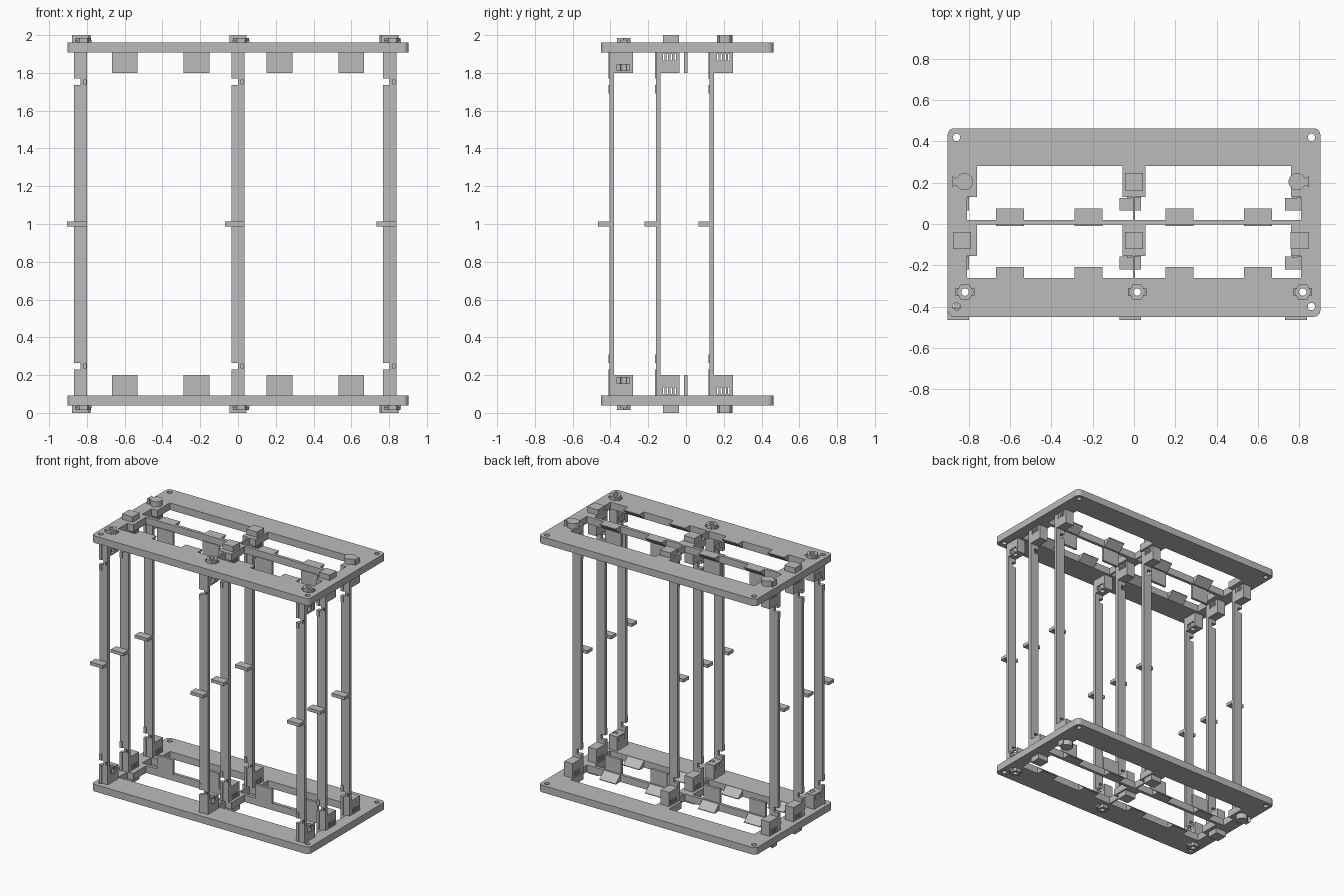
import bpy, bmesh, math

old = bpy.data.objects.get("Cube")
if old:
    bpy.data.objects.remove(old, do_unlink=True)

grey = bpy.data.materials.new("plain grey")
grey.use_nodes = True
grey.diffuse_color = (0.5, 0.5, 0.5, 1)
grey.node_tree.nodes["Principled BSDF"].inputs["Base Color"].default_value = (0.5, 0.5, 0.5, 1)

MID = 1.0  # height of the symmetry plane


def prism(name, pts, lo, hi, axis="z", mirror=True):
    """Extrude an outline along an axis; mirrored copies appear in the lower half."""
    place = {"x": lambda p, q, t: (t, p, q - MID),
             "y": lambda p, q, t: (p, t, q - MID),
             "z": lambda p, q, t: (p, q, t - MID)}[axis]
    bm = bmesh.new()
    rings = [[bm.verts.new(place(p, q, t)) for p, q in pts] for t in (lo, hi)]
    bm.faces.new(rings[0])
    bm.faces.new(rings[1])
    n = len(pts)
    for i in range(n):
        j = (i + 1) % n
        bm.faces.new((rings[0][i], rings[0][j], rings[1][j], rings[1][i]))
    bmesh.ops.recalc_face_normals(bm, faces=bm.faces)
    mesh = bpy.data.meshes.new(name)
    bm.to_mesh(mesh)
    bm.free()
    mesh.materials.append(grey)
    obj = bpy.data.objects.new(name, mesh)
    obj.location.z = MID
    bpy.context.collection.objects.link(obj)
    if mirror:
        mod = obj.modifiers.new("mirror", "MIRROR")
        mod.use_axis = (False, False, True)
        mod.use_clip = False
        mod.use_mirror_merge = False
    return obj


def rect(x0, x1, y0, y1):
    return [(x0, y0), (x1, y0), (x1, y1), (x0, y1)]


def circle(cx, cy, r, n=20, start=0, sweep=2 * math.pi):
    steps = n if sweep > 6.2 else n - 1
    return [(cx + r * math.cos(start + sweep * i / steps),
             cy + r * math.sin(start + sweep * i / steps)) for i in range(n)]


def cut(obj, *args):
    """Subtract a prism and discard the cutter."""
    cutter = prism("cutter", *args, mirror=False)
    cutter.hide_render = True
    mod = obj.modifiers.new("cut", "BOOLEAN")
    mod.operation, mod.solver, mod.object = "DIFFERENCE", "EXACT", cutter
    bpy.context.view_layer.objects.active = obj
    bpy.ops.object.modifier_move_to_index(modifier=mod.name, index=0)
    bpy.ops.object.modifier_apply(modifier=mod.name)
    bpy.data.objects.remove(cutter, do_unlink=True)


# End plate with rounded corners
X, Y0, Y1, R = 0.903, -0.45, 0.463, 0.03
outline = []
for k, (sx, y) in enumerate([(1, Y1 - R), (-1, Y1 - R), (-1, Y0 + R), (1, Y0 + R)]):
    outline += circle(sx * (X - R), y, R, 6, k * math.pi / 2, math.pi / 2)
plate = prism("end_plate", outline, 1.907, 1.96)

# Stepped openings and corner holes
for s in (-1, 1):
    for top, step, low in ((0.28, 0.13, 0.02), (-0.003, -0.155, -0.262)):
        shape = [(0.055, top), (0.762, top), (0.762, step), (0.81, step),
                 (0.81, low), (0.006, low), (0.006, step), (0.055, step)]
        cut(plate, [(s * x, y) for x, y in shape], 1.8, 2.1)
    for y in (0.42, -0.40):
        cut(plate, circle(s * 0.86, y, 0.018), 1.8, 2.1)

# Guide tabs: chamfered lips in the plate and upright panels on the middle bar
for x in (-0.6, -0.22, 0.22, 0.6):
    for y in (0.019, -0.264):
        prism("guide_lip", [(y, 1.907), (y, 1.96), (y + 0.056, 1.96), (y + 0.056, 1.955)],
              x - 0.068, x + 0.068, "x")
    prism("guide_panel", rect(-0.01, 0.009, 1.80, 1.912), x - 0.068, x + 0.068, "x")

# Posts, with their brackets and fasteners
W = 0.035
for cx in (-0.834, 0.0, 0.803):
    for row, y in enumerate((-0.405, -0.16, 0.125)):
        l, r = cx - W, cx + W
        post = prism("post", [(l, MID), (r, MID), (r, 1.91), (l, 1.91), (l, 1.77),
                              (cx, 1.77), (cx, 1.735), (l, 1.735)], y, y + 0.024, "y")
        cut(post, rect(cx + 0.016, cx + 0.028, 1.74, 1.762), y - 0.01, y + 0.016, "y")
        prism("post_lip", rect(l, cx - 0.014, 1.69, 1.735), y - 0.005, y, "y")
        prism("post_lip", rect(l, cx - 0.014, 1.77, 1.91), y - 0.005, y, "y")
        prism("post_fin", rect(l - 0.035, r, y - 0.06, y + 0.002), 0.988, 1.012, mirror=False)

        bracket = prism("bracket", rect(y + 0.02, y + 0.125, 1.80, 1.91), l, r, "x")
        fx, fy = cx, y + 0.08
        if row == 0:
            # Hollow bolt through the plate
            fx = cx + 0.015
            fy = -0.33
            bore = circle(fx, fy, 0.018)
            for side in (l, r):
                cut(bracket, rect(fy - 0.035, fy + 0.03, 1.812, 1.845),
                    side - 0.012, side + 0.012, "x")
            cut(bracket, bore, 1.7, 2.1)
            cut(plate, bore, 1.8, 2.1)
            for part in (prism("bolt_bar", rect(fx - 0.045, fx + 0.045, fy - 0.02, fy + 0.02),
                               1.958, 1.972),
                         prism("bolt_head", circle(fx, fy, 0.042, 6), 1.958, 1.985)):
                cut(part, bore, 1.8, 2.1)
            continue
        # Spring slots
        for d in (-0.03, -0.01, 0.01, 0.03):
            cut(bracket, rect(fy - 0.008 + d - 0.004, fy - 0.008 + d + 0.004, 1.865, 1.9),
                l - 0.1, r + 0.1, "x")
        if row == 2 and cx:
            # Round clip with a flared tail towards the outside
            s = 1 if cx < 0 else -1
            kx = cx + s * 0.012
            head = circle(0, 0, 0.042, 14, -2.6, 5.2)
            shape = head + [(-0.045, 0.017), (-0.058, 0.028), (-0.058, -0.028), (-0.045, -0.017)]
            prism("round_clip", [(kx + s * p, fy + q) for p, q in shape], 1.958, 2.0)
        else:
            prism("square_clip", rect(fx - 0.044, fx + 0.044, fy - 0.042, fy + 0.042),
                  1.958, 2.0)
